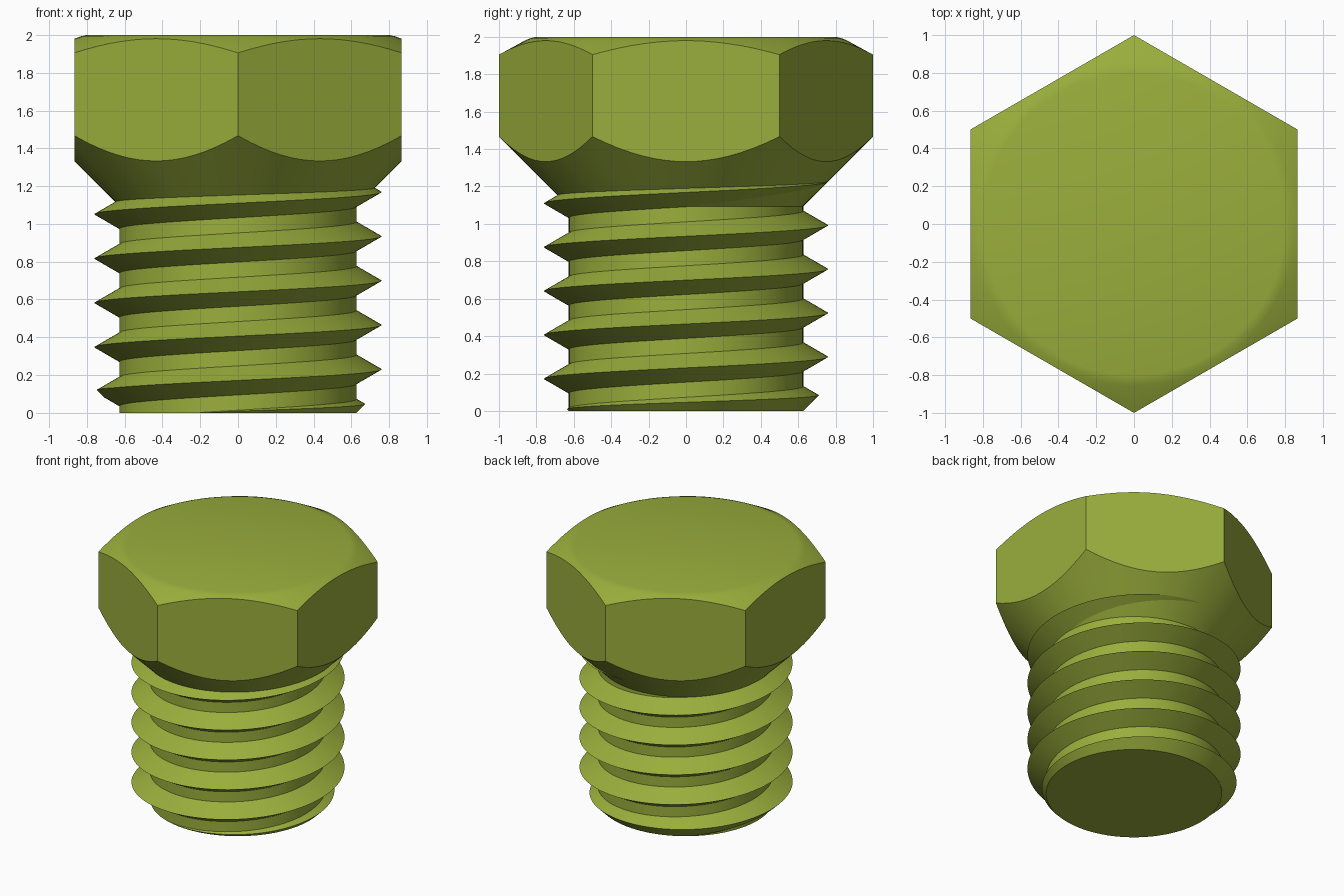
import bpy
import bmesh
import math

if "Cube" in bpy.data.objects:
    bpy.data.objects.remove(bpy.data.objects["Cube"])

SEG = 96            # columns around the axis
FLAT = math.sqrt(3) / 2   # centre to flat of the hexagon
ROOT, CREST = 0.627, 0.76
HALF = 0.077        # half height of the thread at its root
PITCH = 0.2345
NECK = 1.094

green = bpy.data.materials.new("olive green")
green.diffuse_color = (0.323, 0.423, 0.045, 1)
green.use_nodes = True
green.node_tree.nodes["Principled BSDF"].inputs["Base Color"].default_value = green.diffuse_color


def polar(r, i, z):
    a = 2 * math.pi * i / SEG
    return (r * math.cos(a), r * math.sin(a), z)


def finish(name, bm):
    bmesh.ops.remove_doubles(bm, verts=bm.verts, dist=1e-5)
    bmesh.ops.dissolve_degenerate(bm, edges=bm.edges, dist=1e-5)
    me = bpy.data.meshes.new(name)
    bm.to_mesh(me)
    bm.free()
    me.materials.append(green)
    ob = bpy.data.objects.new(name, me)
    bpy.context.collection.objects.link(ob)
    bpy.ops.object.select_all(action='DESELECT')
    ob.select_set(True)
    bpy.context.view_layer.objects.active = ob
    bpy.ops.object.shade_smooth_by_angle(angle=math.radians(25))


def skin(bm, columns, closed):
    """Join neighbouring columns of points (bottom to top) with quads."""
    cols = [[bm.verts.new(p) for p in c] for c in columns]
    pairs = list(zip(cols, cols[1:])) + ([(cols[-1], cols[0])] if closed else [])
    for a, b in pairs:
        for k in range(len(a) - 1):
            bm.faces.new((a[k], b[k], b[k + 1], a[k + 1]))
    return cols


# Hexagonal head: flats cut by a chamfer on top and a 45 degree cone below
def head_column(i):
    local = (360 * i / SEG + 30) % 60 - 30
    R = FLAT / math.cos(math.radians(local))
    top = 1.98 - 0.56 * (R - FLAT)
    profile = [(ROOT, NECK), (R, R + 0.467), (R, top),
               (0.855, 1.984), (0.83, 1.993), (0.8, 2.0)]
    return [polar(r, i, z) for r, z in profile]


bm = bmesh.new()
cols = skin(bm, [head_column(i) for i in range(SEG)], True)
bm.faces.new([c[-1] for c in cols])
finish("hex_head", bm)

# Plain shaft with a closed bottom
bm = bmesh.new()
cols = skin(bm, [[polar(ROOT, i, 0), polar(ROOT, i, NECK)] for i in range(SEG)], True)
bm.faces.new([c[0] for c in reversed(cols)])
finish("shaft", bm)


# Helical V thread, trimmed by a 45 degree cone at the tip
def thread_column(i):
    zc = -0.004 + PITCH * i / SEG
    depth = CREST - ROOT
    t_low = min(1, max(0, (zc - HALF) / (depth - HALF)))
    t_up = min(1, max(0, (zc + HALF) / (depth + HALF)))
    profile = [(0, zc - HALF), (t_low, zc - HALF * (1 - t_low)),
               (t_up, zc + HALF * (1 - t_up)), (0, zc + HALF)]
    return [polar(ROOT + depth * t, i, max(0, z)) for t, z in profile]


first = math.ceil((0.004 - HALF) / PITCH * SEG)
last = math.ceil(1.26 / PITCH * SEG)
bm = bmesh.new()
skin(bm, [thread_column(i) for i in range(first, last)], False)
finish("thread", bm)
